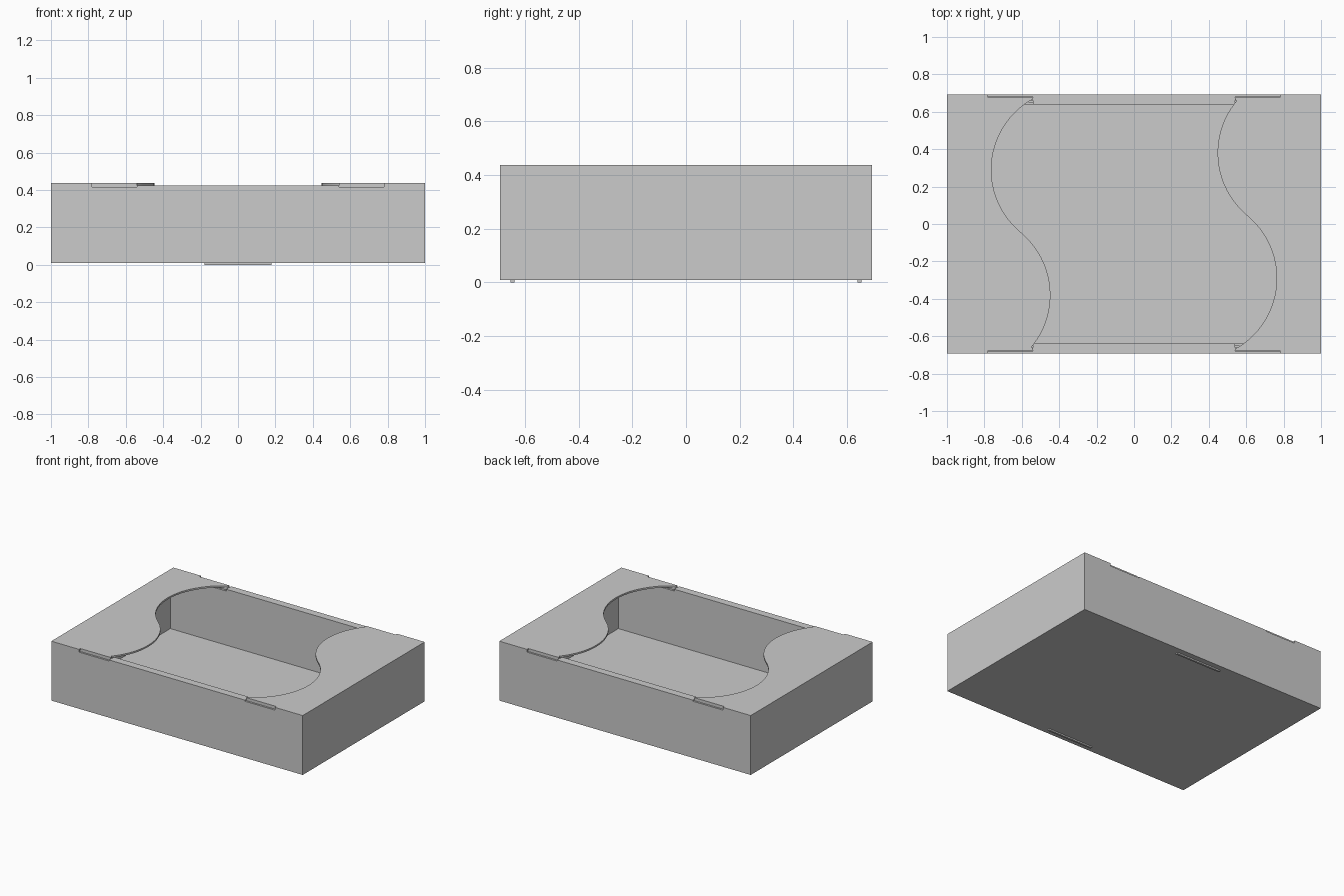
import bpy, bmesh, math
from mathutils import Vector

if "Cube" in bpy.data.objects:
    bpy.data.objects.remove(bpy.data.objects["Cube"])

X, Y = 1.0, 0.693        # outer half sizes
Z0, ZF, ZT = 0.01, 0.425, 0.437   # underside, flange top, lid top
T = 0.013                # board thickness


def prism(name, pts, offset, smooth=False):
    """Extrude a closed 3D outline by an offset vector."""
    bm = bmesh.new()
    face = bm.faces.new([bm.verts.new(p) for p in pts])
    ext = bmesh.ops.extrude_face_region(bm, geom=[face], use_keep_orig=True)
    bmesh.ops.translate(bm, vec=Vector(offset),
                        verts=[g for g in ext["geom"] if isinstance(g, bmesh.types.BMVert)])
    bmesh.ops.recalc_face_normals(bm, faces=bm.faces)
    mesh = bpy.data.meshes.new(name)
    bm.to_mesh(mesh)
    bm.free()
    obj = bpy.data.objects.new(name, mesh)
    bpy.context.collection.objects.link(obj)
    if smooth:
        bpy.ops.object.select_all(action='DESELECT')
        obj.select_set(True)
        bpy.context.view_layer.objects.active = obj
        bpy.ops.object.shade_smooth_by_angle(angle=math.radians(30))
    return obj


def box(name, x0, x1, y0, y1, z0, z1):
    return prism(name, [(x0, y0, z0), (x1, y0, z0), (x1, y1, z0), (x0, y1, z0)],
                 (0, 0, z1 - z0))


def arc(cx, cy, r, a0, a1, n=24):
    return [(cx + r * math.cos(a0 + (a1 - a0) * i / n),
             cy + r * math.sin(a0 + (a1 - a0) * i / n)) for i in range(n + 1)]


# Floor
box("floor", -X + T, X - T, -Y + T, Y - T, Z0, Z0 + T)

# S-curved lid outline (left side), with notches at the locking tabs
R, turn = 0.433, math.atan2(0.67, 0.55)
s_edge = (arc(-0.33, 0.29, R, math.pi - 1.024, math.pi + turn)
          + arc(-0.88, -0.38, R, turn, -0.703)[1:])
YN = Y - 0.016
lid = ([(-X, -Y), (-X, Y), (-0.78, Y), (-0.78, YN), (-0.54, YN), (-0.54, 0.665)]
       + s_edge + [(-0.54, -0.665), (-0.54, -YN), (-0.78, -YN), (-0.78, -Y)])

# Front wall outline: lowered in the notches, level with the flange between
wall = [(-X + 0.015, Z0), (-X + 0.015, ZF), (-0.78, ZF), (-0.78, 0.417),
        (-0.54, 0.417), (-0.54, ZF)]
wall += [(-x, z) for x, z in reversed(wall)]

for s, side, end in ((-1, "left", "front"), (1, "right", "back")):
    # Lid panel (the right one is the left one turned half a circle) and end wall
    prism(side + "_lid", [(-s * x, -s * y, ZF) for x, y in lid], (0, 0, ZT - ZF), True)
    box(side + "_wall", s * X, s * (X - 0.015), -Y, Y, Z0, ZF)

    # Rolled-over double wall: outer skin, top flange, inner skin, floor tab
    prism(end + "_outer_wall", [(x, s * Y, z) for x, z in wall], (0, -s * T, 0))
    box(end + "_flange", -0.54, 0.54, s * 0.638, s * (Y - T), ZF - T, ZF)
    box(end + "_inner_wall", -X + 0.015, X - 0.015, s * 0.638, s * 0.652, Z0 + T, ZF - T)
    box(end + "_floor_tab", -0.18, 0.18, s * 0.64, s * 0.654, 0.0, Z0 + T)

    # Corner flaps tucked between the skins
    for k, flap in ((-1, "left"), (1, "right")):
        box(f"{end}_{flap}_tuck_flap", k * (X - 0.015), k * 0.54,
            s * 0.66, s * 0.675, Z0 + T, ZF)
